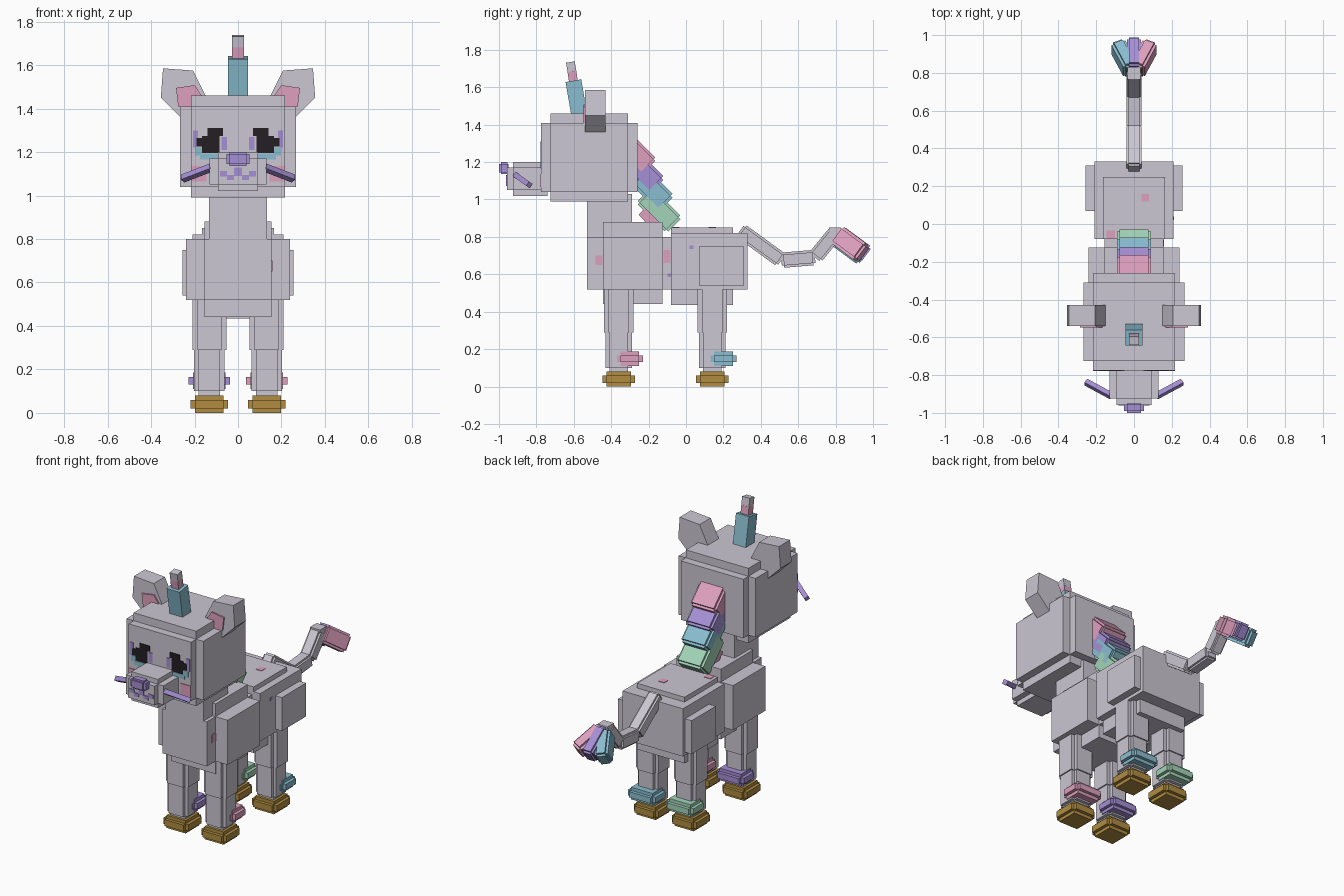
import bpy, bmesh
from mathutils import Vector, Matrix

cube = bpy.data.objects.get("Cube")
if cube:
    bpy.data.objects.remove(cube, do_unlink=True)


def srgb(v):
    v /= 255
    return v / 12.92 if v <= 0.04045 else ((v + 0.055) / 1.055) ** 2.4


def material(name, r, g, b):
    m = bpy.data.materials.new(name)
    col = (srgb(r), srgb(g), srgb(b), 1)
    m.diffuse_color = col
    m.use_nodes = True
    bsdf = m.node_tree.nodes["Principled BSDF"]
    bsdf.inputs["Base Color"].default_value = col
    bsdf.inputs["Roughness"].default_value = 0.8
    return m


GRAY = material("pale gray", 203, 199, 210)
PINK = material("pink", 222, 160, 190)
PURPLE = material("purple", 165, 143, 212)
BLUE = material("sky blue", 138, 190, 208)
GREEN = material("mint green", 163, 212, 184)
GOLD = material("gold", 176, 140, 64)
BLACK = material("black", 35, 30, 34)


def add_box(bm, half, mat):
    bmesh.ops.create_cube(bm, size=1, matrix=mat @ Matrix.Diagonal((*[2 * h for h in half], 1)))


def finish(name, bm, mat):
    bmesh.ops.recalc_face_normals(bm, faces=bm.faces)
    me = bpy.data.meshes.new(name)
    bm.to_mesh(me)
    bm.free()
    me.materials.append(mat)
    ob = bpy.data.objects.new(name, me)
    bpy.context.collection.objects.link(ob)
    return ob


def boxes(name, mat, *ranges):
    """One object from boxes given as (x0, x1, y0, y1, z0, z1)."""
    bm = bmesh.new()
    for x0, x1, y0, y1, z0, z1 in ranges:
        half = ((x1 - x0) / 2, (y1 - y0) / 2, (z1 - z0) / 2)
        add_box(bm, half, Matrix.Translation(((x0 + x1) / 2, (y0 + y1) / 2, (z0 + z1) / 2)))
    return finish(name, bm, mat)


def stepped(name, mat, center, half, e, frame=None):
    """Block with stepped edges: three boxes, each grown along one axis."""
    m = frame or Matrix.Translation(center)
    bm = bmesh.new()
    for i in range(3):
        h = list(half)
        h[i] += e
        add_box(bm, h, m)
    return finish(name, bm, mat)


def bar(name, mat, a, b, w, t, e=0.0):
    """Block running from a to b, w wide across x and t thick."""
    a, b = Vector(a), Vector(b)
    z = (b - a).normalized()
    y = z.cross(Vector((1, 0, 0))).normalized()
    x = y.cross(z)
    m = Matrix((x, y, z)).transposed().to_4x4()
    m.translation = (a + b) / 2
    half = (w / 2 - e, t / 2 - e, (b - a).length / 2 - e)
    if e:
        return stepped(name, mat, None, half, e, m)
    bm = bmesh.new()
    add_box(bm, half, m)
    return finish(name, bm, mat)


def extrude_xz(name, mat, pts, y0, y1):
    """Outline in x and z, extruded along y."""
    bm = bmesh.new()
    f = bm.faces.new([bm.verts.new((x, y0, z)) for x, z in pts])
    r = bmesh.ops.extrude_face_region(bm, geom=[f])
    vs = [v for v in r["geom"] if isinstance(v, bmesh.types.BMVert)]
    bmesh.ops.translate(bm, verts=vs, vec=(0, y1 - y0, 0))
    return finish(name, bm, mat)


def face_marks(name, mat, y, rects):
    """Thin mirrored plates on a front face, rects as (x0, x1, z0, z1)."""
    boxes(name, mat, *[(min(s * a, s * b), max(s * a, s * b), y - 0.004, y + 0.002, c, d)
                       for a, b, c, d in rects for s in (-1, 1)])


# Head and muzzle
stepped("head", GRAY, (0, -0.517, 1.225), (0.217, 0.208, 0.185), 0.05)
boxes("muzzle", GRAY,
      (-0.13, 0.13, -0.925, -0.74, 1.05, 1.17),
      (-0.092, 0.092, -0.925, -0.74, 1.02, 1.20),
      (-0.092, 0.092, -0.958, -0.74, 1.05, 1.17))
boxes("nose", PURPLE,
      (-0.053, 0.053, -0.99, -0.955, 1.145, 1.19),
      (-0.038, 0.038, -0.99, -0.955, 1.135, 1.20),
      (-0.038, 0.038, -1.0, -0.95, 1.145, 1.19))

# Painted face
FACE_Y = -0.775
face_marks("eye_pupils", BLACK, FACE_Y,
           [(0.085, 0.165, 1.195, 1.275), (0.07, 0.14, 1.275, 1.31), (0.165, 0.19, 1.225, 1.265)])
face_marks("eye_rims", PURPLE, FACE_Y,
           [(0.185, 0.208, 1.265, 1.30), (0.192, 0.208, 1.22, 1.265), (0.05, 0.075, 1.21, 1.27)])
face_marks("eye_shine", BLUE, FACE_Y,
           [(0.075, 0.175, 1.165, 1.193), (0.165, 0.198, 1.185, 1.222)])
face_marks("cheeks", PINK, FACE_Y, [(0.145, 0.216, 1.065, 1.135)])
face_marks("mouth", PURPLE, -0.958,
           [(0, 0.018, 1.09, 1.13), (0.018, 0.05, 1.072, 1.095), (0.05, 0.082, 1.088, 1.112)])

# Ears and whiskers
ear = [(0.345, 1.585), (0.355, 1.45), (0.26, 1.355), (0.12, 1.41), (0.15, 1.46), (0.207, 1.575)]
inner = [(0.285, 1.495), (0.2, 1.508), (0.168, 1.46), (0.17, 1.41), (0.275, 1.41)]
for s, side in ((1, "left"), (-1, "right")):
    extrude_xz(side + "_ear", GRAY, [(s * x, z) for x, z in ear], -0.54, -0.43)
    extrude_xz(side + "_inner_ear", PINK, [(s * x, z) for x, z in inner], -0.549, -0.539)
    bar(side + "_whisker", PURPLE, (s * 0.12, -0.91, 1.13), (s * 0.255, -0.837, 1.078), 0.028, 0.028)

# Horn
bar("horn_base", BLUE, (0, -0.567, 1.43), (0, -0.602, 1.635), 0.09, 0.085)
bar("horn_band", PINK, (0, -0.602, 1.63), (0, -0.61, 1.685), 0.053, 0.047)
bar("horn_tip", GRAY, (0, -0.61, 1.685), (0, -0.618, 1.735), 0.053, 0.047)

# Neck and body
boxes("neck", GRAY, (-0.133, 0.133, -0.53, -0.29, 0.75, 1.03))
boxes("chest", GRAY,
      (-0.155, 0.155, -0.53, -0.05, 0.52, 0.80),
      (-0.24, 0.24, -0.445, -0.125, 0.52, 0.80),
      (-0.155, 0.155, -0.445, -0.125, 0.44, 0.88))
boxes("rump", GRAY,
      (-0.21, 0.21, -0.08, 0.33, 0.52, 0.82),
      (-0.256, 0.256, 0.07, 0.31, 0.54, 0.75),
      (-0.165, 0.165, -0.08, 0.25, 0.435, 0.85))

# Spots on the coat
boxes("pink_spots", PINK,
      (0.15, 0.159, -0.485, -0.447, 0.65, 0.70),
      (0.15, 0.159, -0.12, -0.082, 0.66, 0.73),
      (0.04, 0.08, 0.12, 0.16, 0.845, 0.853),
      (-0.145, -0.10, -0.078, -0.035, 0.845, 0.853))
boxes("purple_spots", PURPLE,
      (0.15, 0.159, -0.10, -0.081, 0.585, 0.605),
      (0.205, 0.213, 0.02, 0.04, 0.735, 0.755))

# Legs, hooves and ankle rings
for end, y, colours in (("front", -0.36, (PINK, PURPLE)), ("hind", 0.14, (BLUE, GREEN))):
    for s, side, col in ((1, "left", colours[0]), (-1, "right", colours[1])):
        x, n = s * 0.132, side + "_" + end
        boxes(n + "_leg", GRAY,
              (x - 0.078, x + 0.078, y - 0.055, y + 0.055, 0.29, 0.54),
              (x - 0.055, x + 0.055, y - 0.078, y + 0.078, 0.29, 0.54),
              (x - 0.07, x + 0.07, y - 0.05, y + 0.05, 0.1, 0.29),
              (x - 0.05, x + 0.05, y - 0.07, y + 0.07, 0.1, 0.29),
              (x - 0.05, x + 0.05, y - 0.05, y + 0.05, 0.06, 0.1))
        stepped(n + "_hoof", GOLD, (x, y, 0.04), (0.066, 0.066, 0.02), 0.02)
        stepped(n + "_ankle_ring", col, (x, y + 0.06, 0.148), (0.075, 0.05, 0.018), 0.02)

# Mane: overlapping slanted blocks, placed by their lower rear corner
mane = [("upper_pink", PINK, -0.155, 1.215), ("purple", PURPLE, -0.112, 1.115),
        ("blue", BLUE, -0.062, 1.02), ("green", GREEN, -0.02, 0.905)]
for i, (n, col, y, z) in enumerate(mane):
    k, length = 0.7071, 0.17 + 0.02 * i
    low = Vector((0, y - k * 0.06, z - k * 0.06))
    bar(n + "_mane", col, low + Vector((0, -k * length, k * length)), low, 0.18, 0.12, 0.014)
bar("lower_pink_mane", PINK, (0, -0.22, 0.95), (0, -0.135, 0.855), 0.16, 0.09)

# Tail and its tuft
path = [(0, 0.29, 0.835), (0, 0.51, 0.675), (0, 0.69, 0.69), (0, 0.80, 0.825)]
for i in range(3):
    bar("tail_segment_%d" % (i + 1), GRAY, path[i], path[i + 1], 0.08, 0.082, 0.012)
boxes("tail_tip", GRAY, (-0.035, 0.035, 0.765, 0.83, 0.785, 0.85))
bar("tuft_middle", PURPLE, (0, 0.815, 0.815), (0, 0.965, 0.705), 0.075, 0.1, 0.012)
bar("tuft_left", PINK, (0.015, 0.81, 0.81), (0.088, 0.945, 0.71), 0.08, 0.11, 0.014)
bar("tuft_right", BLUE, (-0.015, 0.81, 0.80), (-0.088, 0.945, 0.70), 0.08, 0.11, 0.014)
